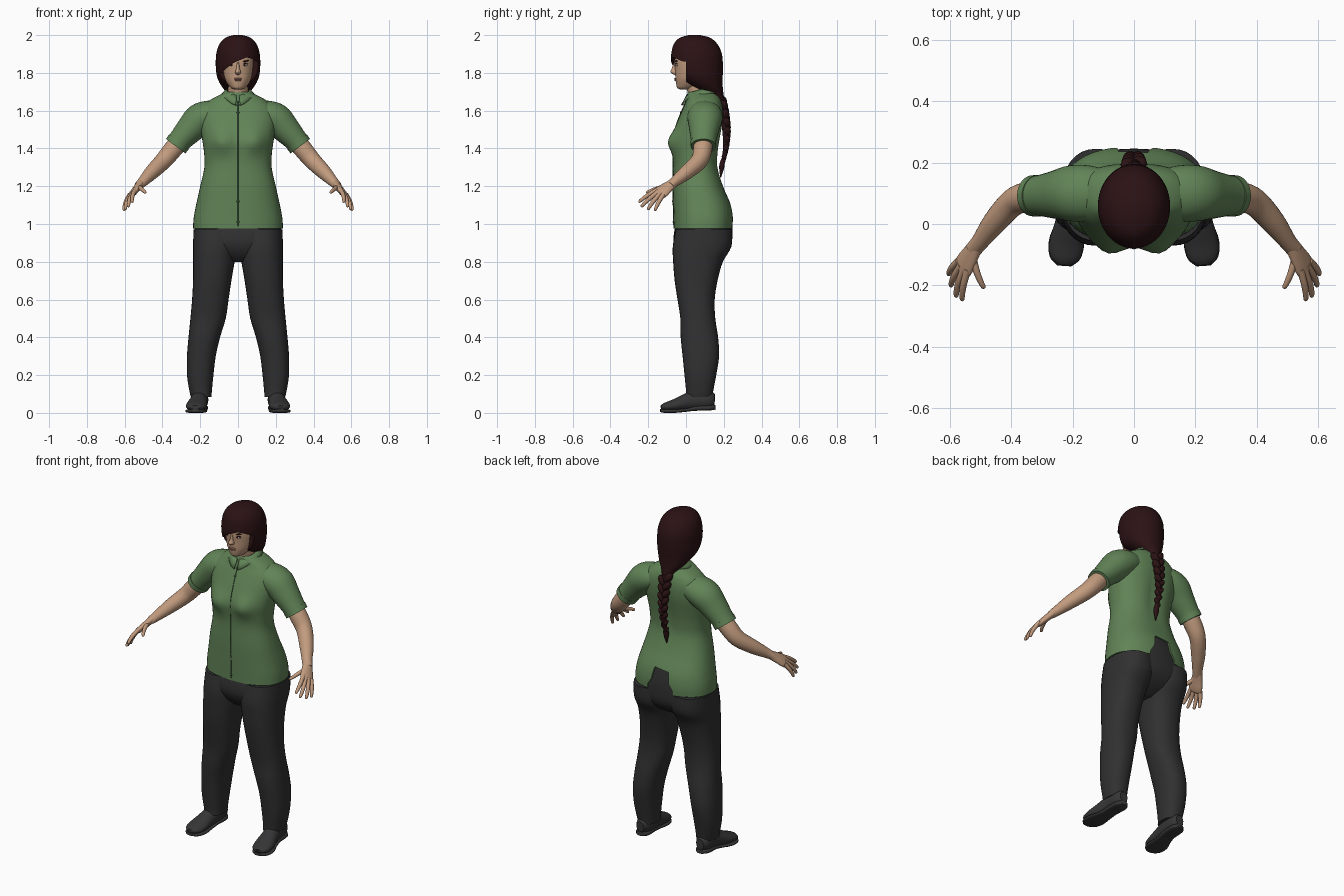
import bpy, bmesh
from math import sin, cos, pi, exp, copysign, radians
from mathutils import Vector, Matrix

if "Cube" in bpy.data.objects:
    bpy.data.objects.remove(bpy.data.objects["Cube"])


def material(name, r, g, b):
    m = bpy.data.materials.new(name)
    m.use_nodes = True
    m.diffuse_color = (r, g, b, 1)
    m.node_tree.nodes["Principled BSDF"].inputs["Base Color"].default_value = (r, g, b, 1)
    return m


SKIN = material("skin", 0.54, 0.33, 0.21)
GREEN = material("shirt green", 0.12, 0.23, 0.095)
SEAM = material("dark green", 0.05, 0.1, 0.04)
PANTS = material("charcoal", 0.03, 0.03, 0.031)
SHOE = material("shoe grey", 0.036, 0.036, 0.038)
HAIR = material("dark auburn", 0.024, 0.006, 0.007)
WHITE = material("eye white", 0.55, 0.5, 0.46)
LIP = material("lip", 0.36, 0.17, 0.13)


def finish(name, bm, mat, mirror=False):
    bmesh.ops.recalc_face_normals(bm, faces=bm.faces[:])
    mesh = bpy.data.meshes.new(name)
    bm.to_mesh(mesh)
    bm.free()
    mesh.materials.append(mat)
    ob = bpy.data.objects.new(name, mesh)
    bpy.context.collection.objects.link(ob)
    if mirror:
        ob.modifiers.new("mirror", 'MIRROR').use_mirror_merge = False
    smooth(ob)
    return ob


def smooth(ob):
    bpy.ops.object.select_all(action='DESELECT')
    ob.select_set(True)
    bpy.context.view_layer.objects.active = ob
    bpy.ops.object.shade_smooth_by_angle(angle=radians(50))


def spline(pts, sub):
    """Smooth interpolation through the given rows."""
    out = []
    for i in range(len(pts) - 1):
        a, b, c, d = (pts[max(0, min(len(pts) - 1, i + k))] for k in (-1, 0, 1, 2))
        for j in range(sub):
            t = j / sub
            out.append([q + 0.5 * t * (r - p + t * (2 * p - 5 * q + 4 * r - s + t * (3 * (q - r) + s - p)))
                        for p, q, r, s in zip(a, b, c, d)])
    return out + [list(pts[-1])]


def loft(name, rings, mat, seg=32, sub=4, power=2.0, ref=None, mirror=False):
    """Rings are x, y, z, width, depth; flat, or across the path when ref is given."""
    rows = spline(rings, sub)
    bm = bmesh.new()
    loops = []
    for i, row in enumerate(rows):
        u, v = Vector((1, 0, 0)), Vector((0, 1, 0))
        if ref:
            t = Vector(rows[min(i + 1, len(rows) - 1)][:3]) - Vector(rows[max(i - 1, 0)][:3])
            u = Vector(ref).cross(t).normalized()
            v = t.normalized().cross(u)
        loop = []
        for k in range(seg):
            c, s = cos(2 * pi * k / seg), sin(2 * pi * k / seg)
            c, s = (copysign(abs(w) ** (2 / power), w) for w in (c, s))
            loop.append(bm.verts.new(Vector(row[:3]) + u * (c * row[3]) + v * (s * row[4])))
        loops.append(loop)
    for a, b in zip(loops, loops[1:]):
        for k in range(seg):
            bm.faces.new((a[k], a[k - 1], b[k - 1], b[k]))
    bm.faces.new(loops[0])
    bm.faces.new(loops[-1])
    return finish(name, bm, mat, mirror)


def stack(name, rows, mat, **kw):
    """Horizontal rings given as z, x low, x high, y front, y back."""
    return loft(name, [((a + b) / 2, (f + k) / 2, z, (b - a) / 2, (k - f) / 2)
                       for z, a, b, f, k in rows], mat, **kw)


def body(name, rows, mat, **kw):
    return stack(name, [(z, -w, w, f, k) for z, w, f, k in rows], mat, **kw)


def ball(name, loc, size, mat, turn=0, mirror=False):
    bm = bmesh.new()
    mx = Matrix.Translation(loc) @ Matrix.Rotation(turn, 4, 'Y') @ Matrix.Diagonal((*size, 1))
    bmesh.ops.create_uvsphere(bm, u_segments=16, v_segments=10, radius=1, matrix=mx)
    return finish(name, bm, mat, mirror)


def cut(ob, outline, y0, y1):
    """Cut an x-z outline out of a part between two depths."""
    bm = bmesh.new()
    face = bm.faces.new([bm.verts.new((x, y0, z)) for x, z in outline])
    new = bmesh.ops.extrude_face_region(bm, geom=[face])["geom"]
    bmesh.ops.translate(bm, vec=(0, y1 - y0, 0), verts=[g for g in new if isinstance(g, bmesh.types.BMVert)])
    cutter = finish("cutter", bm, ob.data.materials[0])
    cutter.hide_render = True
    mod = ob.modifiers.new("cut", 'BOOLEAN')
    mod.object, mod.operation, mod.solver = cutter, 'DIFFERENCE', 'EXACT'
    dg = bpy.context.evaluated_depsgraph_get()
    ob.data = bpy.data.meshes.new_from_object(ob.evaluated_get(dg))
    ob.modifiers.clear()
    bpy.data.objects.remove(cutter)
    smooth(ob)


# Trousers
body("trouser_seat", [(1.13, .15, .02, .222), (1.05, .195, -.03, .24), (.98, .228, -.058, .246),
                      (.9, .234, -.066, .238), (.84, .19, -.04, .19), (.8, .06, 0, .12)], PANTS, power=2.3)
stack("trouser_legs", [(.97, .005, .235, -.055, .245), (.88, .005, .238, -.07, .24), (.8, .018, .237, -.068, .195),
                       (.7, .035, .238, -.06, .167), (.6, .05, .243, -.045, .152), (.5, .065, .252, -.03, .155),
                       (.4, .095, .262, -.028, .17), (.3, .118, .27, -.018, .175), (.2, .13, .27, -.008, .16),
                       (.12, .138, .258, 0, .145), (.085, .14, .25, 0, .14)], PANTS, power=2.3, mirror=True)

# Shoes
UP = (0, 0, 1)
loft("shoes", [(.2, .152, .07, .025, .03), (.2, .12, .07, .042, .05), (.203, .05, .067, .045, .055),
               (.21, 0, .056, .048, .045), (.219, -.06, .04, .056, .033), (.225, -.11, .032, .048, .022),
               (.227, -.132, .028, .022, .012)], SHOE, seg=24, ref=UP, mirror=True)
loft("soles", [(.2, .156, .03, .022, .012), (.2, .125, .027, .042, .014), (.204, .05, .024, .042, .013),
               (.21, 0, .015, .046, .009), (.22, -.06, .01, .058, .01), (.225, -.11, .01, .05, .01),
               (.227, -.136, .012, .024, .008)], SHOE, seg=24, ref=UP, power=3, mirror=True)

# Shirt body, with the chest shaped and the back hem riding up
shirt = body("shirt", [(.975, .238, -.065, .25), (1.03, .235, -.066, .251), (1.1, .222, -.068, .238),
                       (1.2, .2, -.07, .197), (1.3, .178, -.068, .17), (1.38, .18, -.07, .172),
                       (1.45, .19, -.068, .182), (1.53, .2, -.05, .195), (1.6, .195, -.022, .197),
                       (1.65, .155, 0, .187), (1.68, .105, .005, .17), (1.7, .06, .01, .15)],
             GREEN, seg=48, power=2.4)
for v in shirt.data.vertices:
    x, y, z = v.co
    if y < .05:
        v.co.y -= .034 * exp(-((abs(x) - .085) / .06) ** 2 - ((z - 1.435) / .06) ** 2)
    else:
        v.co.y -= .012 * exp(-(x / .04) ** 2 - ((z - 1.42) / .15) ** 2)
cut(shirt, [(-.1, .9), (-.08, 1), (-.055, 1.04), (-.05, 1.1), (.045, 1.11), (.06, 1.04), (.085, 1), (.1, .9)], .16, .4)
loft("sleeves", [(.07, .1, 1.59, .07, .06), (.14, .1, 1.58, .09, .075), (.2, .1, 1.555, .092, .085),
                 (.25, .096, 1.505, .08, .076), (.3, .093, 1.45, .068, .064), (.328, .092, 1.415, .064, .061)],
     GREEN, ref=UP, mirror=True)
loft("sleeve_cuffs", [(.313, .092, 1.435, .068, .065), (.33, .092, 1.412, .067, .064)],
     GREEN, ref=UP, sub=1, mirror=True)

# Folded collar, open at the front with two pointed flaps
bm = bmesh.new()
rows = []
for level in range(3):
    row = []
    for k in range(33):
        a = -pi / 2 + .12 + (2 * pi - .24) * k / 32
        front = max(0, -sin(a)) ** 4
        r = .062 + .014 * level
        z = 1.712 + .018 * sin(a) - .014 * level * (1 + .9 * front) - .012 * front
        row.append(bm.verts.new((r * cos(a), .075 + (r + .012) * sin(a), z)))
    rows.append(row)
for a, b in zip(rows, rows[1:]):
    for k in range(32):
        bm.faces.new((a[k], a[k + 1], b[k + 1], b[k]))
collar = finish("collar", bm, GREEN)
collar.modifiers.new("thickness", 'SOLIDIFY').thickness = .008

# Front seam and buttons laid on the shirt
bpy.context.view_layer.update()


def chest(z):
    return shirt.ray_cast(Vector((0, -1, z)), Vector((0, 1, 0)))[1].y


loft("front_seam", [(0, chest(z), z, .0025, .0025) for z in (1.65, 1.55, 1.45, 1.35, 1.2, 1.1, .99)],
     SEAM, seg=6)
for z in (1.63, 1.59, 1.12, 1.01):
    ball("button", (0, chest(z) - .001, z), (.007, .004, .007), SEAM)

# Arms, palms and fingers
loft("arms", [(.29, .095, 1.46, .05, .05), (.345, .088, 1.395, .05, .05), (.395, .07, 1.335, .045, .046),
              (.455, .005, 1.275, .039, .039), (.5, -.055, 1.228, .029, .028), (.525, -.085, 1.203, .027, .021)],
     SKIN, seg=24, ref=UP, mirror=True)
BACK = (.75, -.08, .65)
loft("palms", [(.515, -.07, 1.215, .026, .021), (.533, -.1, 1.193, .034, .019), (.552, -.132, 1.168, .041, .017),
               (.562, -.15, 1.155, .037, .013), (.566, -.156, 1.151, .02, .006)], SKIN, seg=20, ref=BACK, mirror=True)
FINGERS = {"index_fingers": ((.545, -.165, 1.172), (.56, -.25, 1.115)),
           "middle_fingers": ((.557, -.157, 1.16), (.58, -.238, 1.09)),
           "ring_fingers": ((.569, -.145, 1.15), (.597, -.203, 1.075)),
           "little_fingers": ((.578, -.128, 1.142), (.604, -.165, 1.07)),
           "thumbs": ((.522, -.115, 1.195), (.488, -.21, 1.165))}
for name, (a, b) in FINGERS.items():
    a, b = Vector(a), Vector(b)
    bend = Vector(BACK) * .008
    shape = ((-.2, .012), (.35, .0115), (.75, .0095), (.95, .0075), (1, .002))
    loft(name, [(*(a.lerp(b, t) + bend * sin(pi * max(t, 0))), r, r) for t, r in shape],
         SKIN, seg=12, sub=3, ref=BACK, mirror=True)

# Neck, head and face
body("neck", [(1.6, .065, .03, .16), (1.68, .054, .012, .13), (1.74, .052, 0, .12), (1.79, .05, 0, .12)], SKIN)
body("head", [(1.712, .018, -.03, .02), (1.72, .036, -.046, .05), (1.74, .055, -.052, .09),
              (1.77, .074, -.056, .13), (1.81, .084, -.058, .15), (1.86, .088, -.062, .16),
              (1.91, .085, -.055, .16), (1.95, .07, -.03, .14)], SKIN, power=2.1)
body("nose", [(1.86, .006, -.062, -.04), (1.825, .009, -.075, -.04), (1.807, .015, -.083, -.04),
              (1.796, .013, -.074, -.04), (1.79, .006, -.06, -.04)], SKIN, seg=16)
ball("upper_lip", (0, -.055, 1.769), (.022, .008, .005), LIP)
ball("lower_lip", (0, -.053, 1.761), (.019, .008, .005), LIP)
ball("eyes", (.035, -.047, 1.842), (.016, .008, .007), WHITE, mirror=True)
ball("irises", (.034, -.052, 1.842), (.006, .005, .006), HAIR, mirror=True)
ball("eyelids", (.036, -.049, 1.849), (.018, .008, .003), HAIR, .1, True)
ball("eyebrows", (.038, -.051, 1.862), (.022, .007, .004), HAIR, -.15, True)

# Hair, opened around the face below a sweeping fringe
hair = body("hair", [(2, .025, .015, .075), (1.985, .068, -.035, .13), (1.95, .1, -.066, .168),
                     (1.9, .115, -.078, .19), (1.85, .118, -.079, .195), (1.8, .115, -.065, .195),
                     (1.76, .104, -.03, .193), (1.72, .08, .04, .195), (1.68, .048, .1, .2),
                     (1.64, .03, .145, .208), (1.6, .022, .165, .212)], HAIR, seg=48)
cut(hair, [(-.15, 1.69), (-.15, 1.785), (-.085, 1.8), (-.06, 1.825), (-.02, 1.855), (.045, 1.882),
           (.075, 1.875), (.1, 1.86), (.15, 1.855), (.15, 1.69)], -.2, 0)

# Braid of alternating strands ending in a tuft
loft("braid_core", [(0, .185, 1.66, .026, .022), (0, .205, 1.55, .024, .02), (0, .212, 1.42, .016, .015),
                    (0, .195, 1.32, .01, .01)], HAIR, seg=16, ref=(0, 1, 0))
COUNT = 15
for i in range(COUNT):
    t = i / (COUNT - 1)
    side = 1 if i % 2 else -1
    size = 1 - .5 * t
    ball("braid_strand", (side * .016 * size, .193 + .026 * sin(pi * min(1, t * .95)), 1.645 - .31 * t),
         (.022 * size, .025 * size, .037 * size), HAIR, side * .6)
loft("braid_tuft", [(0, .196, 1.345, .01, .01), (0, .19, 1.31, .017, .014), (0, .187, 1.28, .011, .01),
                    (0, .183, 1.245, .002, .002)], HAIR, seg=12, ref=(0, 1, 0))
